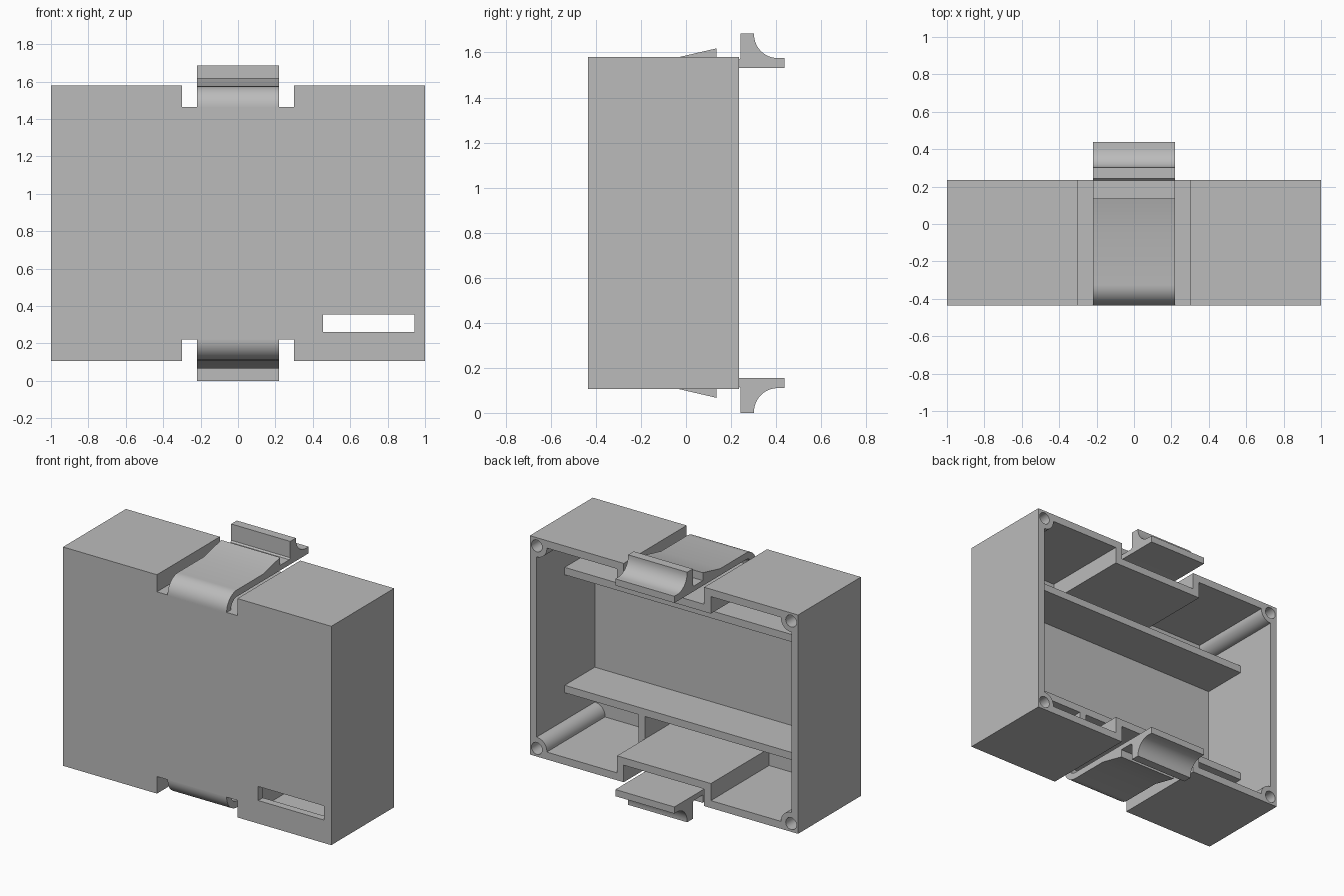
import bpy
import bmesh
from math import sin, cos, pi, radians

if "Cube" in bpy.data.objects:
    bpy.data.objects.remove(bpy.data.objects["Cube"], do_unlink=True)

plastic = bpy.data.materials.new("grey plastic")
plastic.use_nodes = True
GREY = (0.5, 0.5, 0.5, 1)
plastic.diffuse_color = GREY
plastic.node_tree.nodes["Principled BSDF"].inputs["Base Color"].default_value = GREY

MID = 0.8425                 # mid height, the plane of symmetry
FRONT, BACK = -0.435, 0.235
WALL = 0.05
INNER = FRONT + WALL


def flip(z):
    return 2 * MID - z


def prism(name, outline, axis, start, end):
    """Extrude a 2D outline: (x, z) along y, or (y, z) along x."""
    bm = bmesh.new()
    if axis == "y":
        verts = [bm.verts.new((a, start, b)) for a, b in outline]
        shift = (0, end - start, 0)
    else:
        verts = [bm.verts.new((start, a, b)) for a, b in outline]
        shift = (end - start, 0, 0)
    face = bm.faces.new(verts)
    moved = bmesh.ops.extrude_face_region(bm, geom=[face])["geom"]
    bmesh.ops.translate(bm, vec=shift,
                        verts=[v for v in moved if isinstance(v, bmesh.types.BMVert)])
    bmesh.ops.recalc_face_normals(bm, faces=bm.faces)
    mesh = bpy.data.meshes.new(name)
    bm.to_mesh(mesh)
    bm.free()
    mesh.materials.append(plastic)
    obj = bpy.data.objects.new(name, mesh)
    bpy.context.collection.objects.link(obj)
    return obj


def box(name, x, y, z):
    return prism(name, [(x[0], z[0]), (x[1], z[0]), (x[1], z[1]), (x[0], z[1])], "y", *y)


def rod(name, x, z, radius, start, end):
    ring = [(x + radius * cos(2 * pi * i / 32), z + radius * sin(2 * pi * i / 32))
            for i in range(32)]
    return prism(name, ring, "y", start, end)


def select(obj):
    bpy.ops.object.select_all(action="DESELECT")
    obj.select_set(True)
    bpy.context.view_layer.objects.active = obj


def cut(obj, cutter):
    mod = obj.modifiers.new("cut", "BOOLEAN")
    mod.operation = "DIFFERENCE"
    mod.solver = "EXACT"
    mod.object = cutter
    select(obj)
    bpy.ops.object.modifier_apply(modifier=mod.name)
    bpy.data.objects.remove(cutter, do_unlink=True)


def smooth(obj):
    select(obj)
    bpy.ops.object.shade_smooth_by_angle(angle=radians(30))


def notched(side, top, notch, floor):
    """Rectangle with a notch in the middle of its top and bottom edges."""
    upper = [(side, top), (notch, top), (notch, floor),
             (-notch, floor), (-notch, top), (-side, top)]
    return upper + [(x, flip(z)) for x, z in reversed(upper)]


# Hollow case, open at the back, with a screw post in each corner
case = prism("case", notched(1, 1.58, 0.3, 1.465), "y", FRONT, BACK)
cavity = prism("cavity", notched(1 - WALL, 1.58 - WALL, 0.3 + WALL, 1.465 - WALL),
               "y", INNER, BACK + 0.1)
corners = [(sx * 0.948, z) for sx in (-1, 1) for z in (1.525, flip(1.525))]
for x, z in corners:
    cut(cavity, rod("post", x, z, 0.075, INNER - 0.1, BACK + 0.2))
cut(case, cavity)
for x, z in corners:
    cut(case, rod("screw_hole", x, z, 0.04, -0.1, BACK + 0.1))

# Slot through the front panel
cut(case, box("slot", (0.455, 0.945), (FRONT - 0.1, INNER + 0.02), (0.26, 0.355)))
smooth(case)

# Inner shelves across the full width and the rib beside the slot
SHELF_BACK = -0.065
for name, z in (("lower_shelf", (0.42, 0.47)), ("upper_shelf", (flip(0.47), flip(0.42)))):
    box(name, (-0.955, 0.955), (INNER - 0.005, SHELF_BACK), z)
box("slot_rib", (0.35, 0.4), (INNER - 0.005, SHELF_BACK), (0.15, 0.425))


# Spring clip: curved root, flat arm, catch wedge and finger grip
def arc(cy, cz, radius, first, last, steps=12):
    return [(cy + radius * cos(radians(first + (last - first) * i / steps)),
             cz + radius * sin(radians(first + (last - first) * i / steps)))
            for i in range(steps + 1)]


clip = [(FRONT, 1.455)]
clip += arc(FRONT + 0.11, 1.465, 0.11, 180, 90)
clip += [(-0.05, 1.575), (0.135, 1.618), (0.135, 1.565), (0.233, 1.565), (0.242, 1.575),
         (0.242, 1.685), (0.302, 1.685)]
clip += arc(0.407, 1.68, 0.105, 180, 270)
clip += [(0.438, 1.575), (0.438, 1.53)]
clip += arc(FRONT + 0.11, 1.465, 0.065, 90, 180)
clip += [(FRONT + 0.045, 1.455)]

smooth(prism("upper_clip", clip, "x", -0.22, 0.22))
smooth(prism("lower_clip", [(y, flip(z)) for y, z in clip], "x", -0.22, 0.22))
